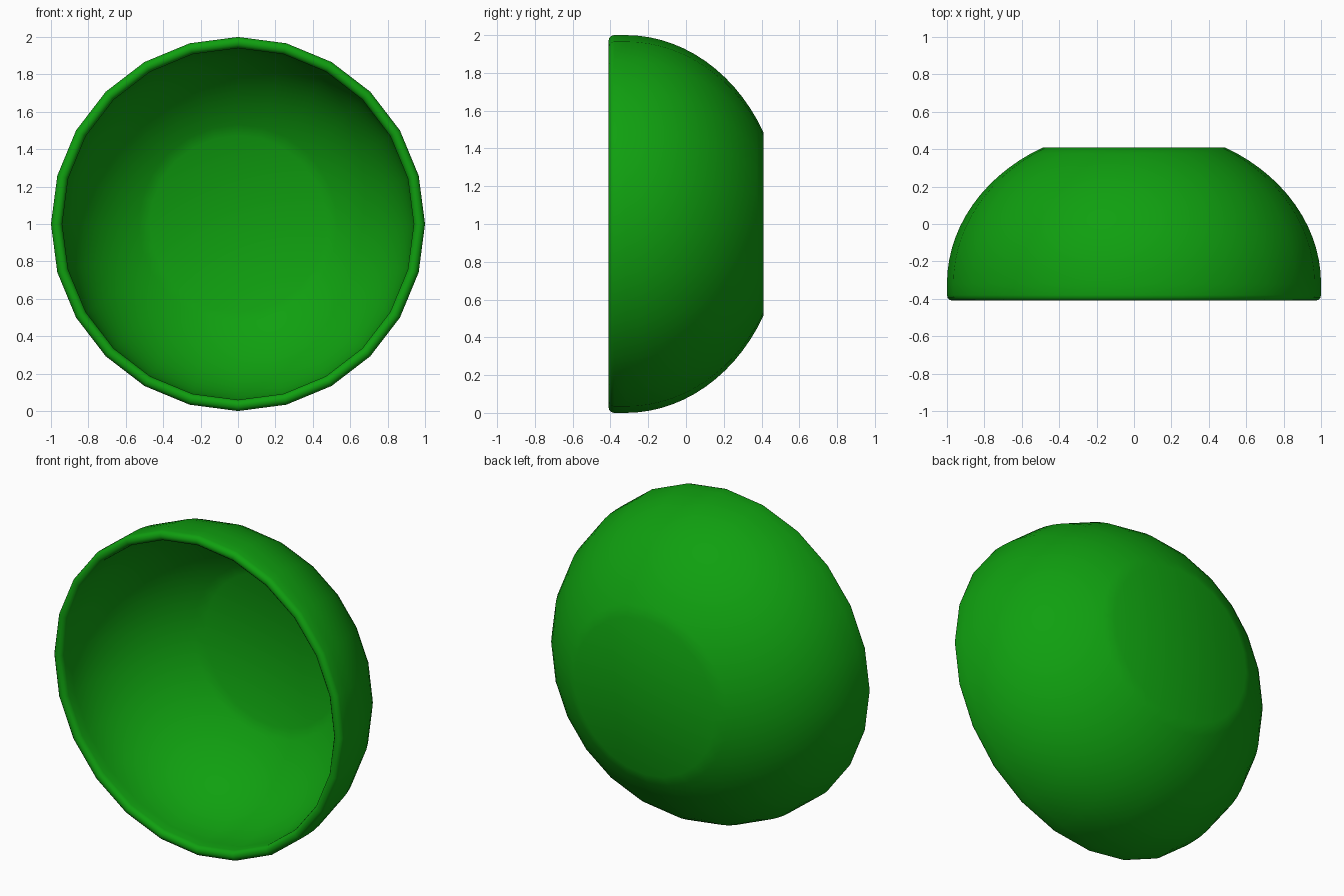
import bpy, bmesh, math

if "Cube" in bpy.data.objects:
    bpy.data.objects.remove(bpy.data.objects["Cube"])

SIDES = 24
WALL = 0.06
RIM_Y, BASE_Y = -0.41, 0.41
BELLY_Y, DEPTH = -0.32, 0.835    # widest point and depth of the elliptical curve
STEPS = 14


def arc(radius, depth, end_y, start_y=BELLY_Y):
    """Elliptical wall profile as (radius, y) points from belly to base."""
    end = math.asin((end_y - BELLY_Y) / depth)
    return [(radius * math.cos(end * i / STEPS), BELLY_Y + depth * math.sin(end * i / STEPS))
            for i in range(STEPS + 1)]


# Closed wall profile: inner floor, inner wall, rounded rim, outer wall, base
inner = arc(1 - WALL, DEPTH - WALL, BASE_Y - WALL)
outer = arc(1.0, DEPTH, BASE_Y)
c = 1 - WALL / 2
rim = [(c + 0.03 * math.cos(a), RIM_Y + 0.03 - 0.03 * math.sin(a))
       for a in [math.pi * (1 - i / 6) for i in range(7)]]
profile = inner[::-1] + rim + outer

# Revolve the profile around the y axis
bm = bmesh.new()
rings = []
for r, y in profile:
    rings.append([bm.verts.new((r * math.sin(2 * math.pi * k / SIDES), y,
                                1 + r * math.cos(2 * math.pi * k / SIDES)))
                  for k in range(SIDES)])
for a, b in zip(rings, rings[1:]):
    for k in range(SIDES):
        n = (k + 1) % SIDES
        bm.faces.new((a[k], a[n], b[n], b[k]))
# Flat floor inside and flat base outside
bm.faces.new(rings[0])
bm.faces.new(rings[-1])
bmesh.ops.recalc_face_normals(bm, faces=bm.faces)

mesh = bpy.data.meshes.new("bowl")
bm.to_mesh(mesh)
bm.free()
bowl = bpy.data.objects.new("bowl", mesh)
bpy.context.collection.objects.link(bowl)

# Green finish
green = bpy.data.materials.new("green")
green.diffuse_color = (0.005, 0.35, 0.005, 1)
green.use_nodes = True
green.node_tree.nodes["Principled BSDF"].inputs["Base Color"].default_value = green.diffuse_color
mesh.materials.append(green)

# Smooth walls with a crisp base edge
bpy.context.view_layer.objects.active = bowl
bowl.select_set(True)
bpy.ops.object.shade_smooth_by_angle(angle=math.radians(35))
